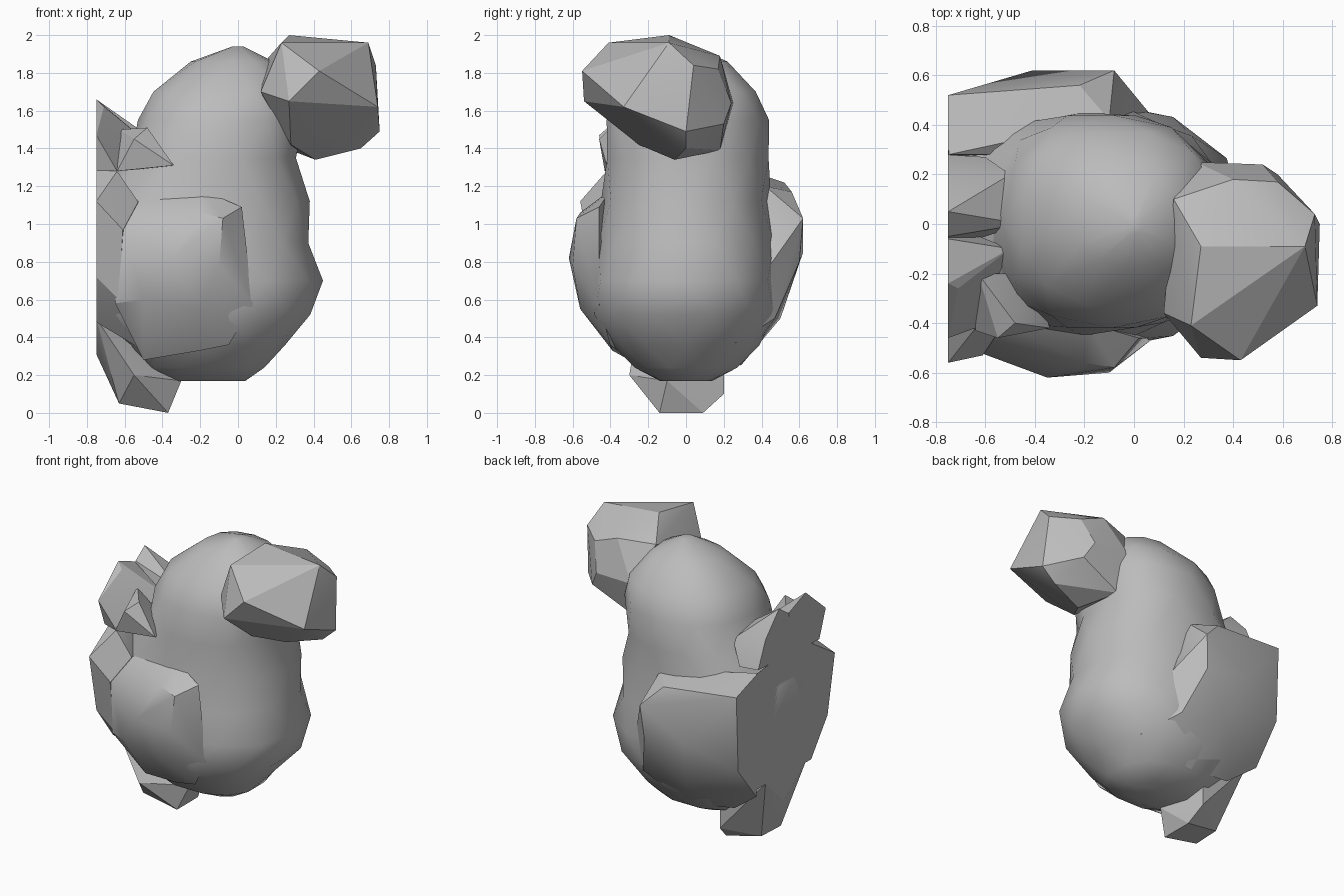
import bpy
import bmesh
import math
from mathutils import Vector

cube = bpy.data.objects.get("Cube")
if cube:
    bpy.data.objects.remove(cube, do_unlink=True)

# One plain grey for the whole model
grey = bpy.data.materials.new("mid_grey")
grey.use_nodes = True
colour = (0.5, 0.5, 0.5, 1)
grey.diffuse_color = colour
grey.node_tree.nodes["Principled BSDF"].inputs["Base Color"].default_value = colour

CUT = -0.75  # the left edge of every part ends on this flat plane
BOXY = 0.86  # below one, the body's rings turn from ellipses towards boxes


def finish(bm, name, angle):
    """Slice at the flat side, close the slice and shade the part."""
    geometry = bm.verts[:] + bm.edges[:] + bm.faces[:]
    bmesh.ops.bisect_plane(bm, geom=geometry, plane_co=(CUT, 0, 0),
                           plane_no=(-1, 0, 0), clear_outer=True)
    bmesh.ops.holes_fill(bm, edges=[e for e in bm.edges if e.is_boundary], sides=0)
    bmesh.ops.recalc_face_normals(bm, faces=bm.faces[:])
    mesh = bpy.data.meshes.new(name)
    bm.to_mesh(mesh)
    bm.free()
    mesh.materials.append(grey)
    part = bpy.data.objects.new(name, mesh)
    bpy.context.scene.collection.objects.link(part)
    bpy.ops.object.select_all(action="DESELECT")
    part.select_set(True)
    bpy.context.view_layer.objects.active = part
    bpy.ops.object.shade_smooth_by_angle(angle=math.radians(angle))
    return part


def lump(name, corners, angle=22):
    """A faceted lump: the convex hull of a few corner points."""
    bm = bmesh.new()
    for corner in corners:
        bm.verts.new(Vector(corner))
    hull = bmesh.ops.convex_hull(bm, input=bm.verts[:])
    unused = set(hull["geom_interior"]) | set(hull["geom_unused"])
    loose = [v for v in unused if isinstance(v, bmesh.types.BMVert)]
    bmesh.ops.delete(bm, geom=loose, context="VERTS")
    return finish(bm, name, angle)


def rounded(value):
    """Push a sine or cosine outwards to square off a ring."""
    return math.copysign(abs(value) ** BOXY, value)


def loft(name, rings, sides, angle=30):
    """Stack rounded rings given as height, centre x, centre y, radius x, radius y."""
    bm = bmesh.new()
    loops = []
    for row, (z, cx, cy, rx, ry) in enumerate(rings):
        turn = (row % 2) * 0.5
        steps = [math.tau * (i + turn) / sides for i in range(sides)]
        loops.append([bm.verts.new((cx + rx * rounded(math.cos(a)),
                                    cy + ry * rounded(math.sin(a)), z)) for a in steps])
    # Alternate rings are turned half a step, so the walls are triangles
    for row, (low, high) in enumerate(zip(loops, loops[1:])):
        for i in range(sides):
            j = (i + 1) % sides
            if row % 2 == 0:
                bm.faces.new((low[i], low[j], high[i]))
                bm.faces.new((low[j], high[j], high[i]))
            else:
                bm.faces.new((low[i], high[j], high[i]))
                bm.faces.new((low[i], low[j], high[j]))
    bm.faces.new(loops[0][::-1])
    bm.faces.new(loops[-1])
    return finish(bm, name, angle)


# Tall rounded body
loft("body", [
    (.17, -.18, 0, .22, .14),
    (.24, -.19, 0, .34, .28),
    (.36, -.18, 0, .43, .39),
    (.52, -.2, -.01, .6, .49),
    (.7, -.2, -.01, .65, .5),
    (.9, -.22, 0, .61, .48),
    (1.12, -.2, 0, .58, .45),
    (1.35, -.13, .01, .45, .44),
    (1.55, -.09, .01, .44, .43),
    (1.7, -.06, .02, .4, .36),
    (1.86, -.03, .02, .22, .2),
    (1.94, 0, 0, .03, .04),
], 12)

# Faceted knob at the upper corner
lump("top_knob", [
    (.27, -.09, 2), (.23, -.41, 1.96), (.4, .18, 1.89), (.58, .17, 1.82),
    (.5, -.05, 1.96), (.69, -.09, 1.96), (.73, .04, 1.84), (.43, -.55, 1.81),
    (.27, -.54, 1.65), (.74, -.33, 1.62), (.75, 0, 1.49), (.65, 0, 1.4),
    (.41, -.06, 1.34), (.28, .18, 1.39), (.28, -.25, 1.42), (.12, -.36, 1.7),
    (.16, .1, 1.88), (.25, .25, 1.64), (.52, .24, 1.64), (.58, .2, 1.53),
])

# Bulging pouches on the front and back
lump("front_pouch", [
    (-.62, -.52, .97), (-.53, -.4, 1.12), (-.19, -.4, 1.18), (.02, -.46, 1.09),
    (-.2, -.56, 1.06), (-.08, -.58, 1.03), (-.35, -.62, .82), (-.1, -.6, .78),
    (.08, -.46, .57), (-.2, -.56, .55), (-.5, -.55, .6), (-.65, -.45, .58),
    (-.05, -.4, .36), (-.2, -.39, .33), (-.5, -.3, .28),
], 28)
lump("back_pouch", [
    (CUT, .52, 1.22), (CUT, .28, 1.3), (-.55, .28, 1.24), (-.1, .42, 1.2),
    (-.63, .5, 1.2), (-.22, .56, 1.17), (-.08, .62, 1.03), (.06, .45, .79),
    (-.41, .62, .85), (-.1, .6, .8), (CUT, .5, .7), (-.35, .5, .5),
    (0, .47, .5), (.17, .26, .37), (CUT, .3, .45), (-.55, .25, .3),
    (-.2, .29, .25),
], 28)

# Flat-sided lump beside the front pouch
lump("side_lump", [
    (CUT, -.56, 1.12), (CUT, -.48, .72), (CUT, -.3, .48), (CUT, -.2, 1.35),
    (-.64, -.42, 1.28), (-.53, -.41, 1.12), (-.61, -.53, .97), (-.63, -.46, .6),
    (CUT, .3, 1.3), (-.5, -.2, .9), (-.45, -.2, .3), (CUT, .3, .5),
])

# Small pointed knobs near the flat side
lump("rear_spike", [
    (CUT, .05, 1.66), (-.71, .06, 1.62), (CUT, .2, 1.5), (-.63, .03, 1.54),
    (-.5, .2, 1.44), (-.45, 0, 1.45), (CUT, .28, 1.32), (-.6, .27, 1.3),
    (CUT, -.1, 1.3), (CUT, -.05, 1.59),
])
lump("front_spike", [
    (CUT, -.06, 1.59), (CUT, -.24, 1.66), (-.71, -.26, 1.62), (-.64, -.3, 1.45),
    (-.64, -.42, 1.28), (CUT, -.46, 1.47), (CUT, -.39, 1.28), (-.5, -.1, 1.45),
    (CUT, 0, 1.3),
])
lump("front_knob", [
    (-.34, -.42, 1.31), (-.48, -.4, 1.51), (-.64, -.43, 1.28), (-.63, -.2, 1.5),
    (-.4, -.2, 1.3), (-.55, -.46, 1.45),
])

# Stubby foot under the body
lump("foot", [
    (-.37, -.14, 0), (-.37, .09, 0), (-.63, -.14, .05), (-.62, .06, .05),
    (-.3, -.1, .17), (-.4, .2, .1), (-.55, -.3, .2), (CUT, 0, .31),
    (CUT, -.25, .5), (CUT, .2, .5), (-.4, .2, .25), (-.45, 0, .4),
])
